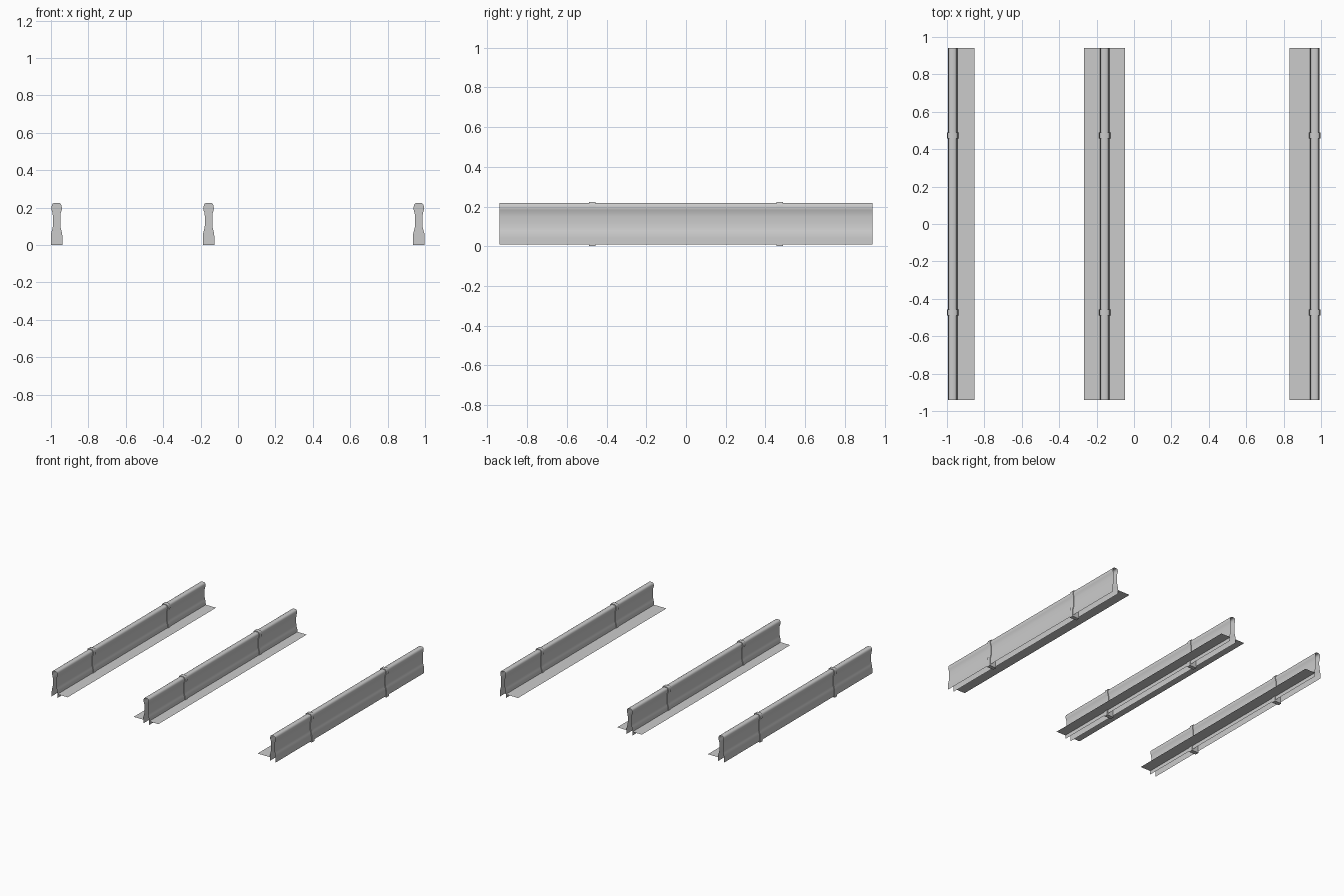
import bpy

if "Cube" in bpy.data.objects:
    bpy.data.objects.remove(bpy.data.objects["Cube"])

RAIL_Y = 0.94      # half length of a rail
CLIP_Y = 0.472     # clip centre distance from middle
STRIP_Z = 0.04     # height of the thin side strips

# Half outline of the rail, from top centre down to the flared foot
HALF = [(0, .218), (.012, .218), (.018, .214), (.022, .206), (.023, .192),
        (.021, .182), (.017, .172), (.015, .15), (.015, .12), (.016, .095),
        (.020, .078), (.0245, .062), (.0255, .04), (.0255, .01)]


def make(name, verts, faces):
    mesh = bpy.data.meshes.new(name)
    mesh.from_pydata(verts, [], faces)
    mesh.update()
    obj = bpy.data.objects.new(name, mesh)
    bpy.context.collection.objects.link(obj)
    bpy.context.view_layer.objects.active = obj
    bpy.ops.object.select_all(action='DESELECT')
    obj.select_set(True)
    bpy.ops.object.shade_smooth_by_angle(angle=0.7)
    return obj


def mirrored(half):
    return [(-x, z) for x, z in reversed(half[1:])] + half


def extrude(name, outline, cx, y0, y1, solid):
    n = len(outline)
    verts = [(cx + x, y, z) for y in (y0, y1) for x, z in outline]
    count = n if solid else n - 1
    faces = [(i, i + n, (i + 1) % n + n, (i + 1) % n) for i in range(count)]
    if solid:
        faces += [tuple(range(n)), tuple(reversed(range(n, 2 * n)))]
    return make(name, verts, faces)


# Clip outline: the rail outline grown slightly
CLIP = [(0, .223)] + [(x + .005, z + (.005 if z > .21 else 0)) for x, z in HALF[1:-1]]
CLIP += [(.0305, .0)]

# Rail position and the outer x of each flat strip
rails = [("left", -.9695, [-.853]),
         ("middle", -.157, [-.267, -.048]),
         ("right", .9665, [.832])]

for side, cx, strip_edges in rails:
    # Hollow rail, open at the ends and the bottom
    extrude(side + "_rail", mirrored(HALF), cx, -RAIL_Y, RAIL_Y, False)
    # Two solid clips wrapped around the rail
    for k, y in enumerate((-CLIP_Y, CLIP_Y)):
        extrude(f"{side}_clip_{k + 1}", mirrored(CLIP), cx, y - .016, y + .016, True)
    # Thin flat strips beside the rail
    for k, edge in enumerate(strip_edges):
        inner = cx + (.0255 if edge > cx else -.0255)
        a, b = sorted((inner, edge))
        make(f"{side}_strip_{k + 1}",
             [(a, -RAIL_Y, STRIP_Z), (b, -RAIL_Y, STRIP_Z),
              (b, RAIL_Y, STRIP_Z), (a, RAIL_Y, STRIP_Z)], [(0, 1, 2, 3)])
